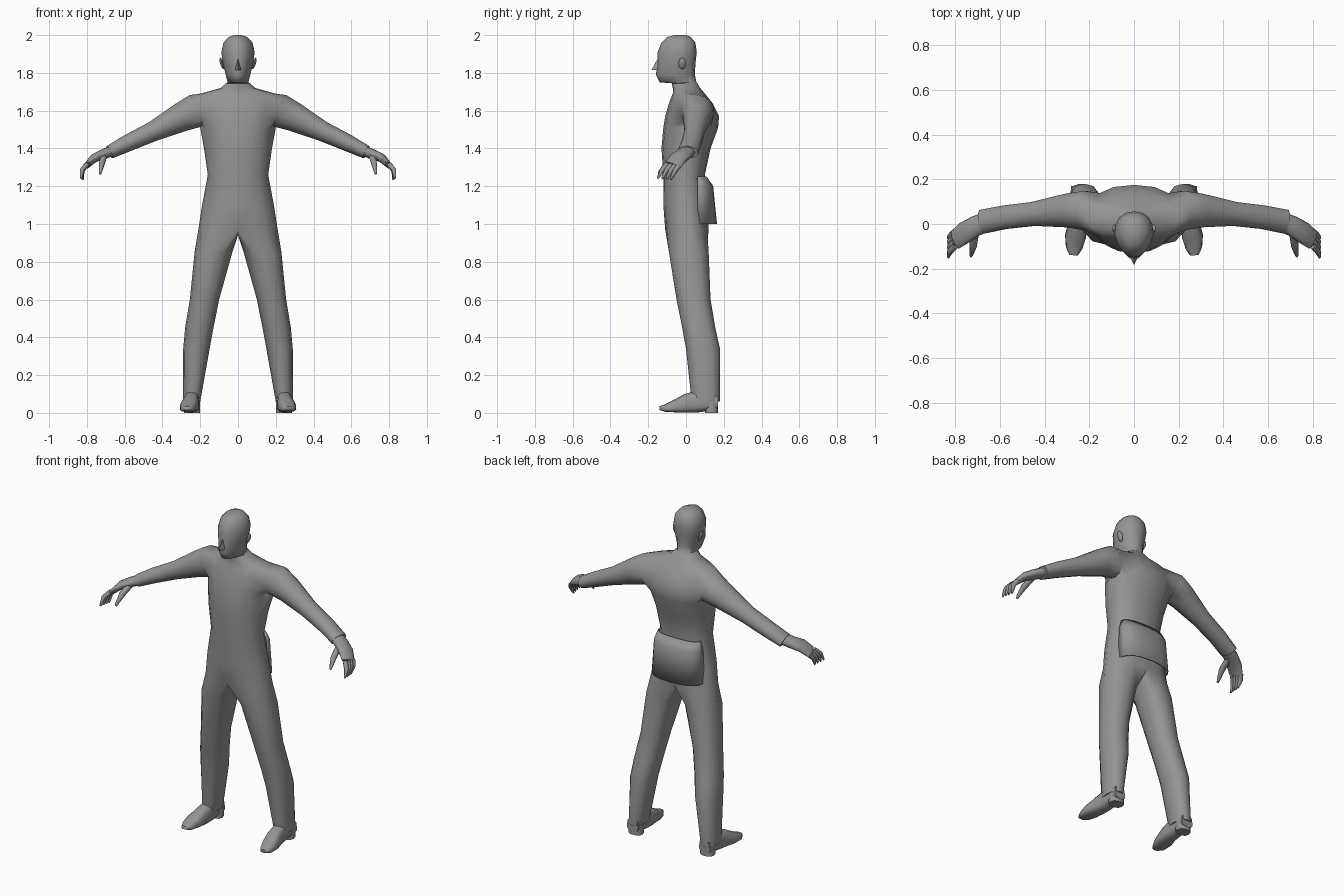
import bpy, bmesh, math
from mathutils import Vector

cube = bpy.data.objects.get("Cube")
if cube:
    bpy.data.objects.remove(cube, do_unlink=True)

SHADE = 0.3
grey = bpy.data.materials.new("plain grey")
grey.use_nodes = True
grey.diffuse_color = (SHADE, SHADE, SHADE, 1)
shader = grey.node_tree.nodes["Principled BSDF"]
shader.inputs["Base Color"].default_value = grey.diffuse_color


def finish(ob):
    """Give an object the material and smooth shading with sharp creases."""
    ob.data.materials.append(grey)
    bpy.ops.object.select_all(action='DESELECT')
    ob.select_set(True)
    bpy.context.view_layer.objects.active = ob
    bpy.ops.object.shade_smooth_by_angle(angle=math.radians(65))


def oval(centre, u, v, sides, power=2, taper=0, start=0):
    """Superellipse ring; taper narrows its -v side."""
    ring = []
    for i in range(sides):
        angle = math.radians(start) + math.tau * i / sides
        ca, sa = math.cos(angle), math.sin(angle)
        across = math.copysign(abs(ca) ** (2 / power), ca)
        along = math.copysign(abs(sa) ** (2 / power), sa)
        ring.append(centre + u * across * (1 + taper * min(along, 0)) + v * along)
    return ring


def level_ring(z, left, right, front, back, sides, **shape):
    centre = Vector(((left + right) / 2, (front + back) / 2, z))
    across = Vector(((right - left) / 2, 0, 0))
    along = Vector((0, (back - front) / 2, 0))
    return oval(centre, across, along, sides, **shape)


def limb_rings(rows, sides, width_axis=(0, 1, 0), **shape):
    """Rings square to a path, from rows of centre, half width, half thickness."""
    rings = []
    for i, (point, width, thickness) in enumerate(rows):
        ahead = Vector(rows[min(i + 1, len(rows) - 1)][0])
        behind = Vector(rows[max(i - 1, 0)][0])
        direction = (ahead - behind).normalized()
        u = Vector(width_axis)
        u = (u - direction * u.dot(direction)).normalized()
        v = direction.cross(u)
        rings.append(oval(Vector(point), u * width, v * thickness, sides, **shape))
    return rings


def add_rings(bm, rings):
    return [[bm.verts.new(point) for point in ring] for ring in rings]


def bridge(bm, loops, closed=True, skip=()):
    """Faces between successive loops, leaving out the skipped cells."""
    count = len(loops[0])
    for r, (lower, upper) in enumerate(zip(loops, loops[1:])):
        for c in range(count if closed else count - 1):
            if (r, c) not in skip:
                d = (c + 1) % count
                bm.faces.new((lower[c], lower[d], upper[d], upper[c]))


def make_object(name, bm, mirror=True):
    if mirror:
        bmesh.ops.mirror(bm, geom=bm.verts[:] + bm.edges[:] + bm.faces[:],
                         merge_dist=0.001, axis='X')
    bmesh.ops.recalc_face_normals(bm, faces=bm.faces)
    mesh = bpy.data.meshes.new(name)
    bm.to_mesh(mesh)
    bm.free()
    ob = bpy.data.objects.new(name, mesh)
    bpy.context.collection.objects.link(ob)
    finish(ob)
    return ob


def solid(name, rings):
    """Closed part repeated on both sides."""
    bm = bmesh.new()
    loops = add_rings(bm, rings)
    bridge(bm, loops)
    bm.faces.new(loops[0])
    bm.faces.new(loops[-1])
    make_object(name, bm)


def digit(name, base, tip, radius, bend):
    """Tapering finger bowed outwards between its knuckle and its tip."""
    rows = []
    for t in (0, 0.5, 0.9, 1):
        point = base.lerp(tip, t) + bend * math.sin(math.pi * t)
        size = radius * (1 - 0.7 * t ** 3)
        rows.append((point, size, size))
    solid(name, limb_rings(rows, sides=6))


# Trunk and head profiles: height, half width, front, back
trunk = [(0.97, 0.21, -0.11, 0.12), (1.1, 0.19, -0.12, 0.11),
         (1.26, 0.16, -0.12, 0.1), (1.4, 0.18, -0.13, 0.13),
         (1.51, 0.2, -0.12, 0.17), (1.57, 0.21, -0.11, 0.175),
         (1.64, 0.22, -0.09, 0.14), (1.69, 0.2, -0.07, 0.1),
         (1.72, 0.09, -0.07, 0.075)]
head = [(1.745, 0.065, -0.075, 0.06), (1.75, 0.055, -0.14, 0.055),
        (1.79, 0.065, -0.16, 0.047), (1.85, 0.08, -0.15, 0.05),
        (1.91, 0.088, -0.15, 0.057), (1.96, 0.077, -0.13, 0.05),
        (1.99, 0.05, -0.1, 0.025), (2, 0.02, -0.06, 0)]
ARMPIT, SHOULDER = 4, 7
FRONT_COL, SIDE_COL, BACK_COL, LAST_COL = 2, 4, 6, 8

# Left half of the trunk and head, with an opening for the arm
body = bmesh.new()
half = []
for profile, taper in ((trunk, 0.1), (head, 0.28)):
    for z, width, front, back in profile:
        ring = level_ring(z, -width, width, front, back, 2 * LAST_COL,
                          power=2.3, taper=taper, start=-90)
        half.append(ring[:LAST_COL + 1])
grid = add_rings(body, half)
opening = {(r, c) for r in range(ARMPIT, SHOULDER) for c in range(FRONT_COL, BACK_COL)}
bridge(body, grid, closed=False, skip=opening)
body.faces.new(grid[-1])

# Sleeve grown from the opening
rim = [grid[ARMPIT][c] for c in range(SIDE_COL, BACK_COL)]
rim += [grid[r][BACK_COL] for r in range(ARMPIT, SHOULDER)]
rim += [grid[SHOULDER][c] for c in range(BACK_COL, FRONT_COL, -1)]
rim += [grid[r][FRONT_COL] for r in range(SHOULDER, ARMPIT, -1)]
rim += [grid[ARMPIT][c] for c in range(FRONT_COL, SIDE_COL)]
sleeve = limb_rings([
    ((0.22, 0.06, 1.6), 0.09, 0.09), ((0.3, 0.06, 1.565), 0.077, 0.077),
    ((0.45, 0.045, 1.49), 0.055, 0.053), ((0.58, 0.03, 1.43), 0.054, 0.045),
    ((0.68, 0.01, 1.38), 0.055, 0.036)], len(rim), start=-90)
sleeve = add_rings(body, sleeve)
bridge(body, [rim] + sleeve)
body.faces.new(sleeve[-1])

# Trouser leg grown from the hip: height, inner side, outer side, front, back
hip = grid[0]
crotch = [body.verts.new(hip[-1].co.lerp(hip[0].co, t) - Vector((0, 0, 0.03)))
          for t in (0.25, 0.5, 0.75)]
top = hip + crotch
leg = [level_ring(*row, sides=len(top), power=2.3, start=-120) for row in (
    (0.85, 0.03, 0.23, -0.09, 0.12), (0.6, 0.1, 0.255, -0.05, 0.13),
    (0.45, 0.13, 0.28, -0.02, 0.155), (0.34, 0.15, 0.29, 0, 0.18),
    (0.06, 0.2, 0.29, 0.03, 0.18))]
leg = add_rings(body, leg)
bridge(body, [top] + leg)
body.faces.new(leg[-1])
make_object("suited_body", body)

# Nose and ears
bpy.ops.mesh.primitive_cone_add(vertices=4, radius1=0.033, depth=0.06,
                                location=(0, -0.15, 1.845), scale=(0.5, 1, 1))
nose = bpy.context.object
nose.name = "nose"
finish(nose)
for side, label in ((1, "left"), (-1, "right")):
    bpy.ops.mesh.primitive_uv_sphere_add(
        segments=8, ring_count=6, radius=0.032, location=(side * 0.085, -0.02, 1.85),
        rotation=(0, side * 0.3, 0), scale=(0.3, 0.6, 1))
    ear = bpy.context.object
    ear.name = label + "_ear"
    finish(ear)

# Shoes, widest at the sole, with heel blocks
solid("shoe", limb_rings([
    ((0.245, 0.17, 0.06), 0.036, 0.04), ((0.245, 0.06, 0.06), 0.038, 0.058),
    ((0.25, 0, 0.05), 0.042, 0.05), ((0.262, -0.06, 0.035), 0.046, 0.033),
    ((0.268, -0.11, 0.025), 0.036, 0.02), ((0.27, -0.14, 0.025), 0.018, 0.01)],
    sides=12, width_axis=(1, 0, 0), power=2.6, taper=-0.25))
solid("shoe_heel", [level_ring(z, 0.2, 0.285, 0.1, 0.17, sides=10, power=2.6)
                    for z in (0, 0.06)])

# Hands, with fingers fanned between the outermost two
solid("palm", limb_rings([
    ((0.66, 0.01, 1.39), 0.045, 0.03), ((0.71, -0.01, 1.37), 0.046, 0.028),
    ((0.76, -0.04, 1.35), 0.05, 0.024), ((0.8, -0.07, 1.31), 0.046, 0.016)], sides=10))
names = ("index_finger", "middle_finger", "ring_finger", "little_finger")
for i, name in enumerate(names):
    share = i / (len(names) - 1)
    knuckle = Vector((0.8, -0.1, 1.315)).lerp(Vector((0.81, -0.04, 1.305)), share)
    tip = Vector((0.83, -0.15, 1.24)).lerp(Vector((0.82, -0.08, 1.235)), share)
    digit(name, knuckle, tip, radius=0.015, bend=Vector((0.01, 0, 0.01)))
digit("thumb", Vector((0.71, -0.03, 1.36)), Vector((0.73, -0.145, 1.265)),
      radius=0.019, bend=Vector((0, -0.01, 0.01)))

# Jacket tail flaring over the seat, as the rear half of each ring
FLAP_SIDES = 20
flap = []
for z, width, back in ((1.25, 0.14, 0.105), (1.2, 0.155, 0.14), (1, 0.165, 0.16)):
    ring = level_ring(z, -width, width, 0.12 - back, back, FLAP_SIDES, power=2.5)
    flap.append(ring[:FLAP_SIDES // 2 + 1])
bm = bmesh.new()
bridge(bm, add_rings(bm, flap), closed=False)
tail = make_object("jacket_tail", bm, mirror=False)
cloth = tail.modifiers.new("cloth", 'SOLIDIFY')
cloth.thickness = 0.008
cloth.offset = 0
